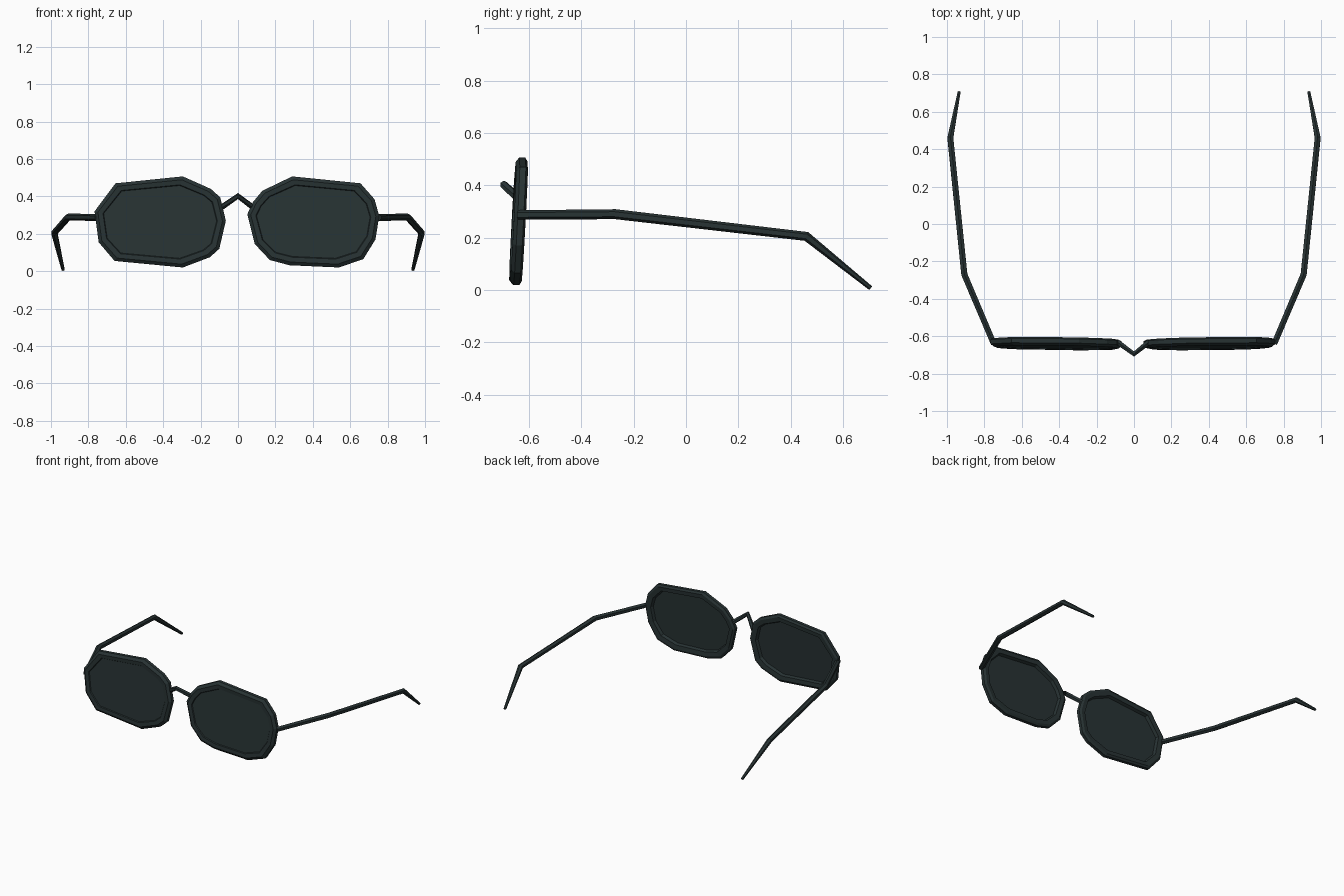
import bpy, bmesh, math
from mathutils import Vector

if "Cube" in bpy.data.objects:
    bpy.data.objects.remove(bpy.data.objects["Cube"])

mat = bpy.data.materials.new("dark slate")
mat.diffuse_color = (0.021, 0.033, 0.034, 1)
mat.use_nodes = True
mat.node_tree.nodes["Principled BSDF"].inputs["Base Color"].default_value = mat.diffuse_color


def finish(name, bm):
    bmesh.ops.recalc_face_normals(bm, faces=bm.faces[:])
    me = bpy.data.meshes.new(name)
    bm.to_mesh(me)
    bm.free()
    me.materials.append(mat)
    ob = bpy.data.objects.new(name, me)
    bpy.context.collection.objects.link(ob)


def skin(bm, loops, closed):
    """Join successive vertex loops with quads."""
    n = len(loops[0])
    for k in range(len(loops) if closed else len(loops) - 1):
        a, b = loops[k], loops[(k + 1) % len(loops)]
        for i in range(n):
            j = (i + 1) % n
            bm.faces.new((a[i], a[j], b[j], b[i]))


def tube(name, pts, radii, sides=6):
    """Tapered faceted wire along a path."""
    pts = [Vector(p) for p in pts]
    bm = bmesh.new()
    loops = []
    for i, (p, r) in enumerate(zip(pts, radii)):
        d_in = (p - pts[max(i - 1, 0)]).normalized()
        d_out = (pts[min(i + 1, len(pts) - 1)] - p).normalized()
        t = (d_in + d_out).normalized()
        u = t.cross(Vector((0, 0, 1))).normalized()
        v = u.cross(t)
        angles = [2 * math.pi * (k + 0.5) / sides for k in range(sides)]
        loops.append([bm.verts.new(p + r * (u * math.cos(a) + v * math.sin(a)))
                      for a in angles])
    skin(bm, loops, False)
    bm.faces.new(loops[0])
    bm.faces.new(loops[-1])
    finish(name, bm)


def inset_loop(bm, outline, inset, y):
    xs, zs = [p[0] for p in outline], [p[1] for p in outline]
    cx, cz = (min(xs) + max(xs)) / 2, (min(zs) + max(zs)) / 2
    sx = 1 - inset / ((max(xs) - min(xs)) / 2)
    sz = 1 - inset / ((max(zs) - min(zs)) / 2)
    # the rim leans: lower and inner parts sit slightly further forward
    return [bm.verts.new((cx + (x - cx) * sx,
                          y + 0.012 * (z - cz) / 0.24 + 0.012 * (abs(x) - 0.4),
                          cz + (z - cz) * sz)) for x, z in outline]


def eyepiece(side, outline):
    # rim: bevelled ring
    bm = bmesh.new()
    section = [(0.0, -0.625), (0.0, -0.648), (0.018, -0.662), (0.045, -0.66),
               (0.055, -0.645), (0.045, -0.62), (0.015, -0.617)]
    skin(bm, [inset_loop(bm, outline, i, y) for i, y in section], True)
    finish(side + "_rim", bm)
    # lens: thin pane set in the rim
    bm = bmesh.new()
    loops = [inset_loop(bm, outline, 0.047, y) for y in (-0.654, -0.640)]
    skin(bm, loops, False)
    for l in loops:
        bm.faces.new(l)
    finish(side + "_lens", bm)


eyepiece("right", [(0.13, 0.43), (0.29, 0.507), (0.655, 0.47), (0.73, 0.385),
                   (0.755, 0.295), (0.735, 0.17), (0.67, 0.065), (0.54, 0.02),
                   (0.275, 0.032), (0.17, 0.06), (0.09, 0.145), (0.05, 0.305),
                   (0.08, 0.37)])
eyepiece("left", [(-0.655, 0.47), (-0.295, 0.507), (-0.145, 0.44), (-0.095, 0.395),
                  (-0.065, 0.27), (-0.10, 0.12), (-0.15, 0.075), (-0.295, 0.02),
                  (-0.66, 0.055), (-0.745, 0.155), (-0.767, 0.32)])

# nose bridge
tube("bridge", [(-0.09, -0.63, 0.34), (0, -0.695, 0.402), (0.075, -0.635, 0.345)],
     [0.016] * 3)

# temple arms with bent, tapered ear hooks
for side, s in (("right", 1), ("left", -1)):
    tube(side + "_temple_arm",
         [(s * 0.75, -0.64, 0.287), (s * 0.907, -0.27, 0.29),
          (s * 0.982, 0.46, 0.205), (s * 0.935, 0.705, 0.008)],
         [0.018, 0.019, 0.018, 0.009])
